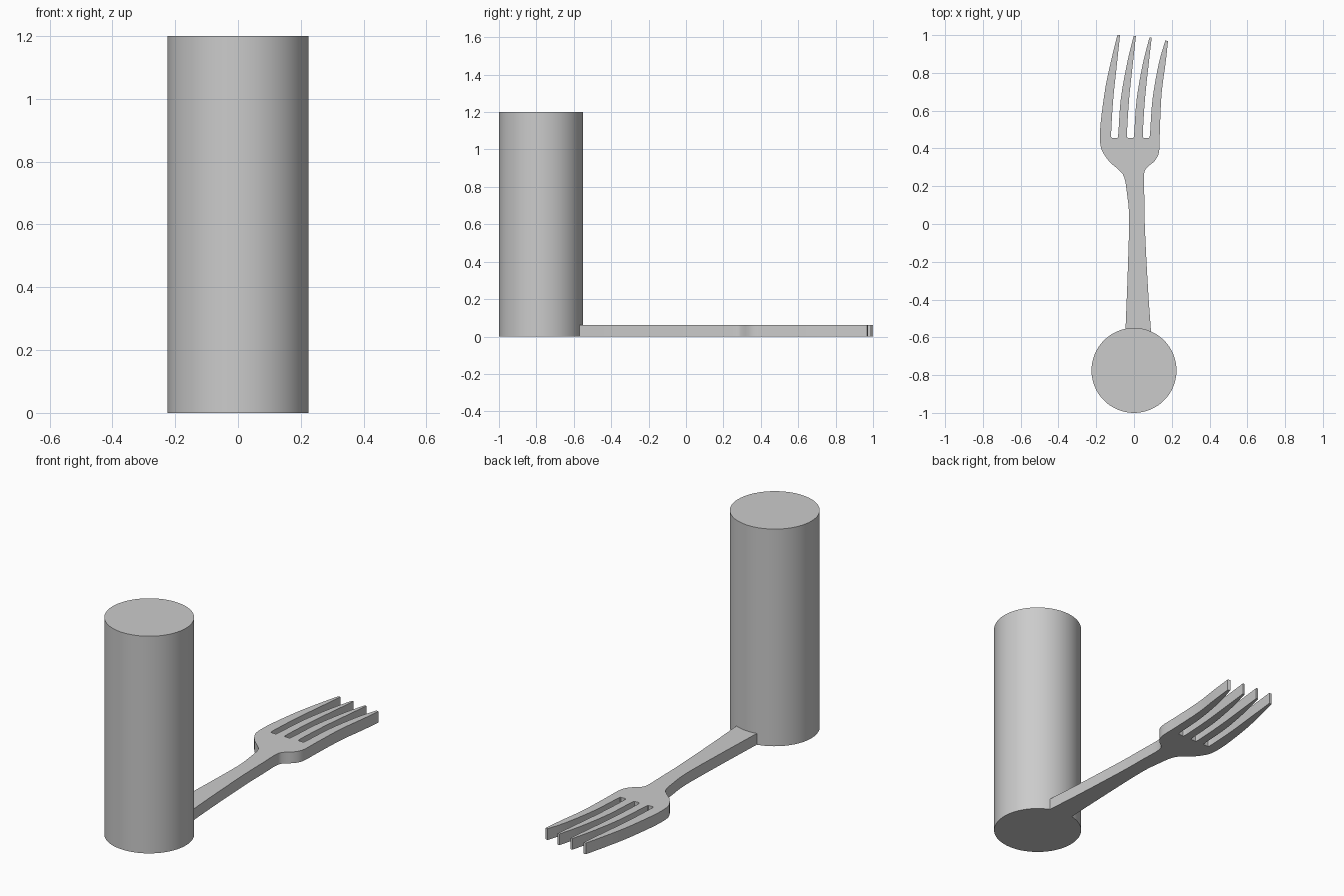
import bpy
import bmesh
from mathutils import Vector

cube = bpy.data.objects.get("Cube")
if cube:
    bpy.data.objects.remove(cube, do_unlink=True)

grey = bpy.data.materials.new("plain_grey")
grey.use_nodes = True
grey.diffuse_color = (0.6, 0.6, 0.6, 1)
grey.node_tree.nodes["Principled BSDF"].inputs["Base Color"].default_value = grey.diffuse_color


def finish(obj):
    """Apply the material and smooth shading with crisp edges."""
    obj.data.materials.clear()
    obj.data.materials.append(grey)
    bpy.ops.object.select_all(action="DESELECT")
    bpy.context.view_layer.objects.active = obj
    obj.select_set(True)
    bpy.ops.object.shade_smooth_by_angle()


def smooth_path(points, steps=4):
    """Pass a smooth curve through the points, ends included."""
    pts = [Vector(p) for p in points]
    pts = [pts[0] * 2 - pts[1]] + pts + [pts[-1] * 2 - pts[-2]]
    path = []
    for a, b, c, d in zip(pts, pts[1:], pts[2:], pts[3:]):
        for i in range(steps):
            t = i / steps
            path.append((b * 2 + (c - a) * t + (a * 2 - b * 5 + c * 4 - d) * t ** 2
                         + (b * 3 - a - c * 3 + d) * t ** 3) / 2)
    return path + [pts[-2]]


# Upright cylinder
bpy.ops.mesh.primitive_cylinder_add(vertices=64, radius=0.225, depth=1.2,
                                    location=(0, -0.775, 0.6))
column = bpy.context.object
column.name = "upright_cylinder"
finish(column)

# Fork outline: left side from the handle end to the first tine tip
left_side = [(-0.045, -0.56), (-0.033, -0.25), (-0.026, 0.03), (-0.037, 0.16),
             (-0.053, 0.25), (-0.085, 0.29), (-0.13, 0.33), (-0.17, 0.39),
             (-0.18, 0.45), (-0.175, 0.55), (-0.15, 0.73), (-0.12, 0.87), (-0.088, 1)]
outline = smooth_path(left_side)

# Three slots, each shifted sideways, with rounded bottoms between the tines
slot_left = [(-0.09, 0.85), (-0.11, 0.66), (-0.121, 0.48), (-0.116, 0.455)]
slot_right = [(-0.088, 0.455), (-0.083, 0.48), (-0.07, 0.66), (-0.037, 0.85)]
tip_heights = [1, 0.995, 0.988, 0.972]
for i in range(3):
    shift = Vector((0.084 * i, 0))
    down = smooth_path([(-0.074, tip_heights[i])] + slot_left)
    up = smooth_path(slot_right + [(-0.002, tip_heights[i + 1])])
    outline += [p + shift for p in down + up]

# Right side from the last tine tip back to the handle end
right_side = [(0.18, 0.968), (0.167, 0.85), (0.146, 0.69), (0.137, 0.5),
              (0.133, 0.385), (0.11, 0.335), (0.07, 0.3), (0.053, 0.26),
              (0.055, 0.13), (0.058, -0.03), (0.074, -0.34), (0.09, -0.57)]
outline += smooth_path(right_side)

# Flat fork body, extruded from its outline
bm = bmesh.new()
base = bm.faces.new([bm.verts.new((p.x, p.y, 0)) for p in outline])
extruded = bmesh.ops.extrude_face_region(bm, geom=[base], use_keep_orig=True)
top_verts = [v for v in extruded["geom"] if isinstance(v, bmesh.types.BMVert)]
bmesh.ops.translate(bm, vec=(0, 0, 0.062), verts=top_verts)
bmesh.ops.recalc_face_normals(bm, faces=bm.faces)
mesh = bpy.data.meshes.new("fork")
bm.to_mesh(mesh)
bm.free()
fork = bpy.data.objects.new("fork", mesh)
bpy.context.collection.objects.link(fork)
finish(fork)
